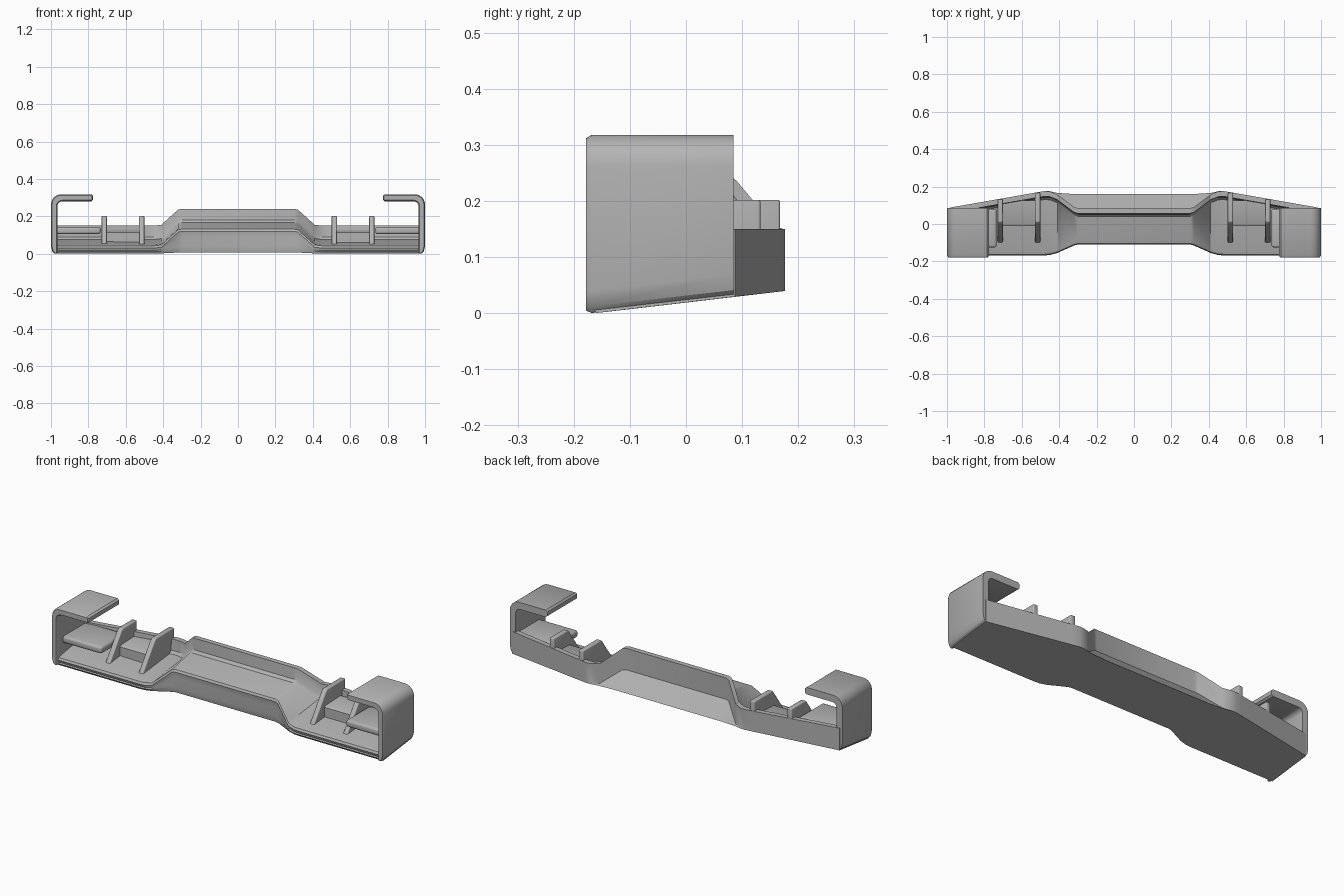
import bpy
import bmesh
import math

cube = bpy.data.objects.get("Cube")
if cube:
    bpy.data.objects.remove(cube, do_unlink=True)

grey = bpy.data.materials.new("plain grey")
grey.use_nodes = True
colour = (0.45, 0.45, 0.45, 1)
grey.diffuse_color = colour
grey.node_tree.nodes["Principled BSDF"].inputs["Base Color"].default_value = colour


def loft(name, rings, bevel=0.0):
    """Skin closed rings of equal length, capping both ends."""
    bm = bmesh.new()
    loops = [[bm.verts.new(p) for p in ring] for ring in rings]
    n = len(loops[0])
    for a, b in zip(loops, loops[1:]):
        for i in range(n):
            j = (i + 1) % n
            bm.faces.new((a[i], a[j], b[j], b[i]))
    bm.faces.new(loops[0][::-1])
    bm.faces.new(loops[-1])
    bmesh.ops.recalc_face_normals(bm, faces=bm.faces)
    mesh = bpy.data.meshes.new(name)
    bm.to_mesh(mesh)
    bm.free()
    mesh.materials.append(grey)
    obj = bpy.data.objects.new(name, mesh)
    bpy.context.collection.objects.link(obj)
    bpy.ops.object.select_all(action="DESELECT")
    obj.select_set(True)
    bpy.context.view_layer.objects.active = obj
    if bevel:
        mod = obj.modifiers.new("rounded edges", "BEVEL")
        mod.width = bevel
        mod.segments = 3
        mod.limit_method = "ANGLE"
        mod.angle_limit = math.radians(40)
        bpy.ops.object.modifier_apply(modifier=mod.name)
    bpy.ops.object.shade_smooth_by_angle(angle=math.radians(32))
    return obj


def underside(y):
    return 0.0195 + 0.114 * y


def wall_back(x):
    """Outer line of the rear wall on the end sections."""
    return 0.085 + (1 - abs(x)) * 0.175


def section(x, front, back, foot, lift):
    """Tray cross-section: sloped floor, front lip, rear wall, sloped rear foot."""
    points = [
        (front + 0.008, underside(front)),
        (foot, underside(foot)),
        (back, underside(back) + 0.004 + lift),
        (back, 0.15 + lift),
        (back - 0.028, 0.15 + lift),
        (back - 0.033, 0.09 + lift),
        (back - 0.045, 0.076 + lift),
        (front + 0.022, 0.047 + lift),
        (front + 0.006, 0.042 + lift),
        (front, 0.03 + lift),
        (front + 0.006, 0.016 + lift * 0.8),
        (front, 0.012 + lift * 0.3),
    ]
    return [(x, y, z) for y, z in points]


# Main tray, lofted from one end to the other
half = [
    (0.985, -0.168, wall_back(0.985), wall_back(0.985), 0),
    (0.52, -0.168, wall_back(0.52), wall_back(0.52), 0),
    (0.48, -0.168, 0.176, 0.176, 0),
    (0.45, -0.166, 0.174, 0.175, 0),
    (0.41, -0.155, 0.158, 0.166, 0.005),
    (0.32, -0.115, 0.09, 0.16, 0.086),
    (0.30, -0.11, 0.085, 0.16, 0.09),
]
stations = [(-x, *rest) for x, *rest in half] + half[::-1]
loft("tray", [section(*s) for s in stations])


def hook_outline(side, y):
    """C-shaped hook seen from the front, with arcs at the upper bend."""
    low = underside(y)
    pts = [(0.965, low + 0.005), (0.98, low), (0.993, low + 0.012), (1.0, low + 0.04)]
    arc = [math.radians(15 * k) for k in range(7)]
    pts += [(0.945 + 0.055 * math.cos(a), 0.263 + 0.055 * math.sin(a)) for a in arc]
    pts += [(0.785, 0.318), (0.775, 0.31), (0.775, 0.288), (0.785, 0.28)]
    pts += [(0.94 + 0.025 * math.cos(a), 0.255 + 0.025 * math.sin(a)) for a in arc[::-1]]
    return [(side * x, y, z) for x, z in pts]


def inset_outline(side, y, amount):
    """Slightly thinner hook outline for the softened front rim."""
    ring = hook_outline(side, y)
    out = []
    for i, p in enumerate(ring):
        a, b = ring[i - 1], ring[(i + 1) % len(ring)]
        dx, dz = b[0] - a[0], b[2] - a[2]
        size = math.hypot(dx, dz)
        out.append((p[0] - side * side * dz / size * amount * side,
                    y, p[2] + dx / size * amount * side))
    return out


def box_rings(x0, x1, outline):
    return [[(x, y, z) for y, z in outline] for x in (x0, x1)]


for side, label in ((1, "left"), (-1, "right")):
    # End hook
    loft(label + "_hook", [inset_outline(side, -0.178, 0.006),
                           hook_outline(side, -0.168),
                           hook_outline(side, 0.085)])

    # Upright ribs with slanted front edges
    for x, place in ((0.515, "inner"), (0.715, "outer")):
        back = wall_back(x) - 0.002
        rib = [(-0.105, 0.045), (0.0, 0.19), (0.012, 0.202),
               (back, 0.202), (back, 0.06)]
        loft(f"{label}_{place}_rib",
             box_rings(side * (x - 0.014), side * (x + 0.014), rib), 0.005)

    # Raised block between the ribs
    block = [(-0.012, 0.045), (-0.012, 0.113), (0.0, 0.12), (0.125, 0.125), (0.125, 0.05)]
    loft(label + "_rib_block", box_rings(side * 0.515, side * 0.715, block))

    # Flat tab reaching in from the hook
    tab = [(-0.125, 0.105), (-0.125, 0.143), (0.08, 0.143), (0.08, 0.105)]
    loft(label + "_tab", box_rings(side * 0.735, side * 0.975, tab), 0.012)
